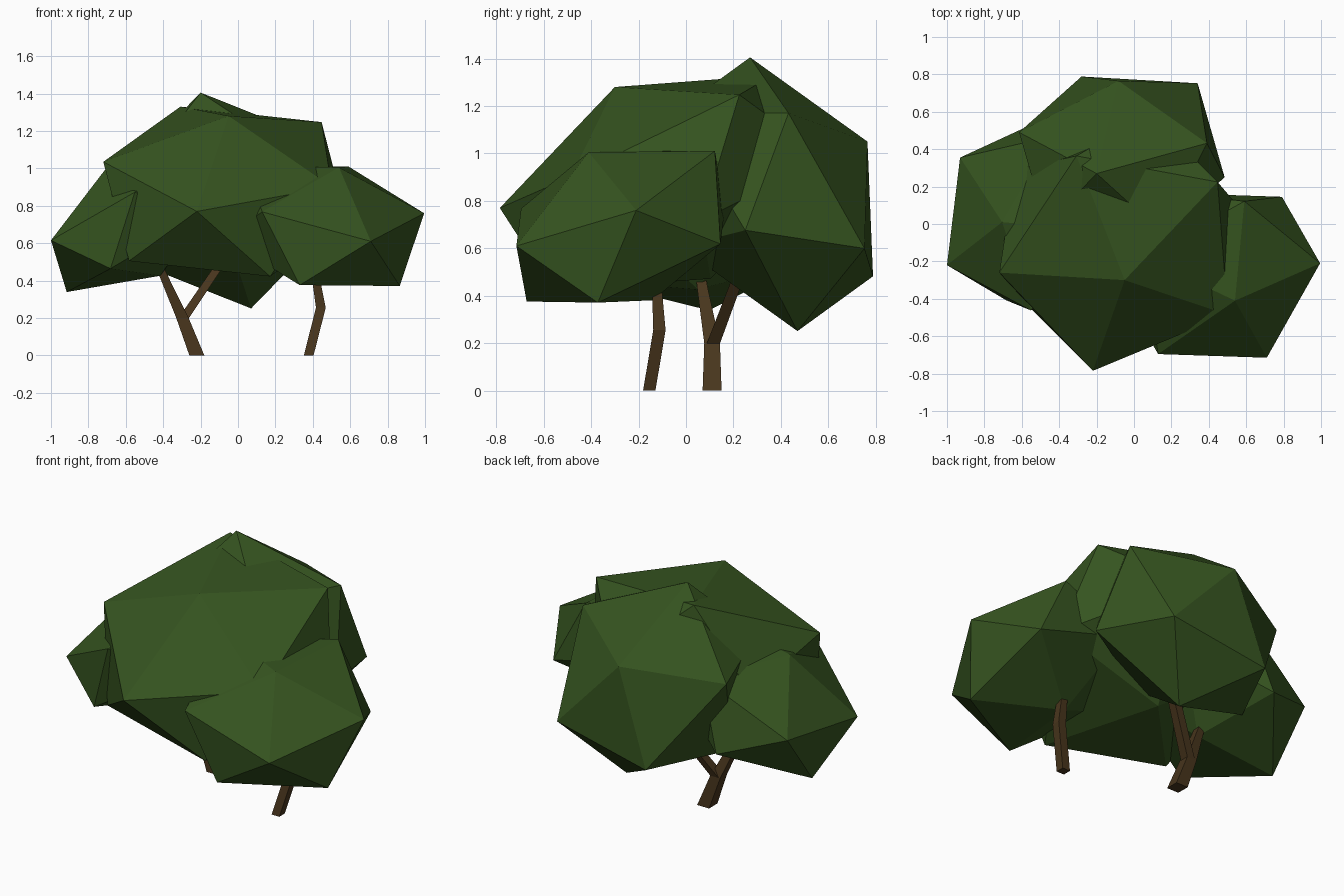
import bpy, bmesh
from mathutils import Vector

if "Cube" in bpy.data.objects:
    bpy.data.objects.remove(bpy.data.objects["Cube"])

def material(name, rgb):
    m = bpy.data.materials.new(name)
    m.diffuse_color = (*rgb, 1)
    m.use_nodes = True
    m.node_tree.nodes["Principled BSDF"].inputs["Base Color"].default_value = m.diffuse_color
    return m

leaf = material("leaf_green", (0.036, 0.088, 0.014))
bark = material("bark_brown", (0.065, 0.036, 0.012))

def finish(bm, name, mat):
    bmesh.ops.recalc_face_normals(bm, faces=bm.faces)
    me = bpy.data.meshes.new(name)
    bm.to_mesh(me)
    bm.free()
    me.materials.append(mat)
    ob = bpy.data.objects.new(name, me)
    bpy.context.collection.objects.link(ob)

# Stretched icosahedron: its centre and the three corners of one face fix the rest
def clump(name, centre, p, q, r):
    o = Vector(centre)
    a, b, c = (Vector(v) - o for v in (p, q, r))
    k = (5 ** 0.5 - 1) / 2
    axes = [a, b, c, k * (b + c) - a, k * (a + c) - b, k * (a + b) - c]
    bm = bmesh.new()
    for v in axes:
        bm.verts.new(o + v)
        bm.verts.new(o - v)
    bmesh.ops.convex_hull(bm, input=bm.verts)
    finish(bm, name, leaf)

# Square limb through (x, y, z, width) stations
def limb(name, stations):
    bm = bmesh.new()
    rings = []
    for x, y, z, w in stations:
        h = w / 2
        rings.append([bm.verts.new((x + h * i, y + h * j, z))
                      for i, j in ((-1, -1), (1, -1), (1, 1), (-1, 1))])
    for lo, hi in zip(rings, rings[1:]):
        for i in range(4):
            j = (i + 1) % 4
            bm.faces.new((lo[i], lo[j], hi[j], hi[i]))
    bm.faces.new(rings[0])
    bm.faces.new(rings[-1])
    finish(bm, name, bark)

# Foliage
clump("foliage_right", (0.46, -0.275, 0.693),
      (0.54, -0.41, 1.005), (0.71, -0.715, 0.61), (0.995, -0.21, 0.76))
clump("foliage_centre", (-0.068, -0.098, 0.876),
      (-0.05, -0.30, 1.28), (-0.22, -0.785, 0.77), (-0.72, -0.26, 1.035))
clump("foliage_left", (-0.56, 0.03, 0.713),
      (-1.0, -0.22, 0.615), (-0.93, 0.355, 0.67), (-0.705, 0.01, 1.0))
clump("foliage_back", (-0.065, 0.37, 0.828),
      (-0.2, 0.27, 1.405), (-0.083, 0.765, 1.05), (0.39, 0.432, 1.17))

# Trunks and branches
limb("left_trunk", [(-0.22, 0.11, 0, 0.08), (-0.297, 0.11, 0.2, 0.066),
                    (-0.40, 0.07, 0.43, 0.045), (-0.43, 0.06, 0.5, 0.04)])
limb("left_trunk_branch", [(-0.297, 0.112, 0.19, 0.056), (-0.12, 0.21, 0.45, 0.05),
                           (-0.08, 0.23, 0.51, 0.045)])
limb("right_trunk", [(0.378, -0.155, 0, 0.052), (0.443, -0.112, 0.255, 0.052),
                     (0.415, -0.122, 0.42, 0.042), (0.405, -0.125, 0.5, 0.04)])
